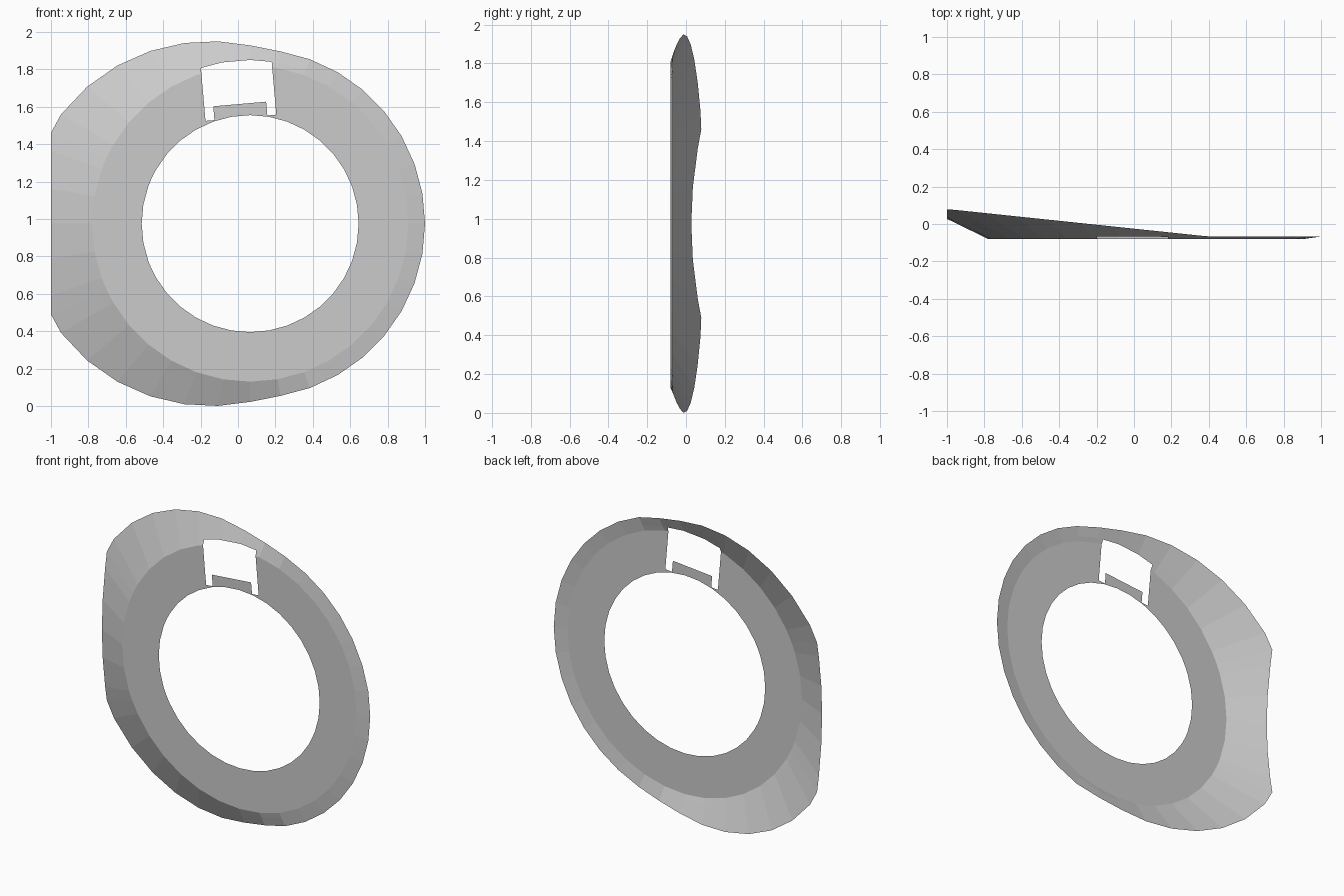
import bpy, bmesh
from math import cos, sin, radians
from mathutils import Vector

if "Cube" in bpy.data.objects:
    bpy.data.objects.remove(bpy.data.objects["Cube"])

CX, CZ = 0.065, 0.975            # ring centre
R_HOLE, R_FLAT, R_SLOT, R_MIN = 0.58, 0.845, 0.875, 0.935
Y_FRONT, Y_MIN = -0.08, -0.067


def rim(a):
    """Radius and depth of the flange edge: slanted plane, trimmed at x = -1."""
    c = cos(a)
    r = max(0.953 / (1 + 0.2124 * c), R_MIN)
    clip = (1 + CX) / -c if c < -0.5 else 9
    if clip < r:
        return clip, Y_FRONT + (clip - R_FLAT) / 2.05
    return r, max(0.08 - 0.105 * (CX + r * c + 1), Y_MIN)


def point(a, r, y):
    return Vector((CX + r * cos(a), y, CZ + r * sin(a)))


# Flat ring and sloped flange as one thin sheet, 36 sides plus the two trim corners
bm = bmesh.new()
columns = []
for deg in sorted(list(range(0, 360, 10)) + [155.5, 204.5]):
    a = radians(deg)
    r, y = rim(a)
    t = (R_SLOT - R_FLAT) / (r - R_FLAT)
    rows = [(R_HOLE, Y_FRONT), (R_FLAT, Y_FRONT),
            (R_SLOT, Y_FRONT + t * (y - Y_FRONT)), (r, y)]
    columns.append([bm.verts.new(point(a, *p)) for p in rows])
for i, col in enumerate(columns):
    nxt = columns[(i + 1) % len(columns)]
    for k in range(3):
        bm.faces.new((col[k], col[k + 1], nxt[k + 1], nxt[k]))

# Slot with a tab, in a frame turned 5 degrees about the ring centre
up = Vector((-sin(radians(5)), 0, cos(radians(5))))
side = Vector((cos(radians(5)), 0, sin(radians(5))))
centre = Vector((CX, 0, CZ))
SLOT_W, TAB_W, SLOT_LOW, TAB_TOP = 0.19, 0.142, 0.568, 0.642


def local(p):
    d = p - centre
    return d.dot(side), d.dot(up)


def score(normal, dist):
    faces = [f for f in bm.faces
             if local(f.calc_center_median())[1] > 0.4
             and abs(local(f.calc_center_median())[0]) < 0.36
             and max((v.co - centre).xz.length for v in f.verts) < R_SLOT + 0.01]
    geom = set(faces)
    for f in faces:
        geom.update(f.edges)
        geom.update(f.verts)
    bmesh.ops.bisect_plane(bm, geom=list(geom), dist=1e-5,
                           plane_co=centre + normal * dist, plane_no=normal)


for w in (SLOT_W, -SLOT_W, TAB_W, -TAB_W):
    score(side, w)
for h in (SLOT_LOW, TAB_TOP):
    score(up, h)

cut = []
for f in bm.faces:
    c = f.calc_center_median()
    s, u = local(c)
    inside = abs(s) < SLOT_W and u > SLOT_LOW and (c - centre).xz.length < R_SLOT - 0.002
    in_tab = abs(s) < TAB_W and u < TAB_TOP
    if inside and not in_tab:
        cut.append(f)
bmesh.ops.delete(bm, geom=cut, context='FACES')
bmesh.ops.recalc_face_normals(bm, faces=bm.faces)
# Front side faces -y
if sum(f.normal.y * f.calc_area() for f in bm.faces) > 0:
    bmesh.ops.reverse_faces(bm, faces=bm.faces)

mesh = bpy.data.meshes.new("flanged_ring")
bm.to_mesh(mesh)
bm.free()
bpy.context.collection.objects.link(bpy.data.objects.new("flanged_ring", mesh))
